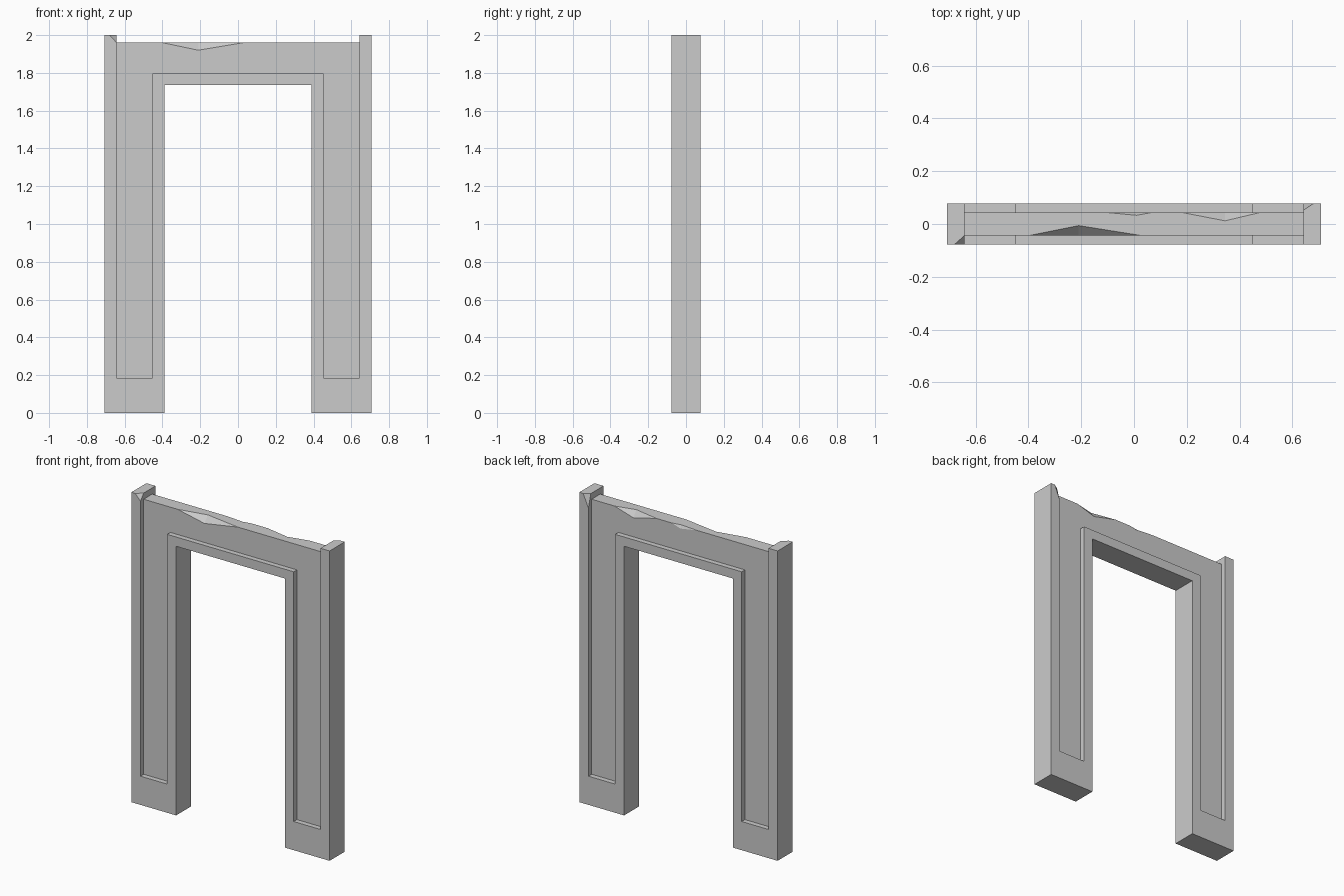
import bpy, bmesh

if "Cube" in bpy.data.objects:
    bpy.data.objects.remove(bpy.data.objects["Cube"])

W, D = 0.708, 0.077        # half width, half depth
PX, CY = 0.643, 0.044      # inner edge of outer posts, recessed face depth
TOP = 1.96                 # top of the lintel between the posts


def add_object(name, bm):
    bmesh.ops.recalc_face_normals(bm, faces=bm.faces)
    mesh = bpy.data.meshes.new(name)
    bm.to_mesh(mesh)
    bm.free()
    obj = bpy.data.objects.new(name, mesh)
    bpy.context.collection.objects.link(obj)
    return obj


def extrude_profile(name, half, y0, y1):
    """Mirror half an x-z outline and extrude it along y."""
    outline = half + [(-x, z) for x, z in reversed(half)]
    bm = bmesh.new()
    face = bm.faces.new([bm.verts.new((x, y0, z)) for x, z in outline])
    res = bmesh.ops.extrude_face_region(bm, geom=[face])
    verts = [v for v in res["geom"] if isinstance(v, bmesh.types.BMVert)]
    bmesh.ops.translate(bm, verts=verts, vec=(0, y1 - y0, 0))
    return add_object(name, bm)


def hull(name, points):
    bm = bmesh.new()
    for p in points:
        bm.verts.new(p)
    bmesh.ops.convex_hull(bm, input=bm.verts)
    return add_object(name, bm)


def cut(target, cutter):
    cutter.hide_render = True
    mod = target.modifiers.new("cut", 'BOOLEAN')
    mod.operation = 'DIFFERENCE'
    mod.solver = 'EXACT'
    mod.object = cutter
    bpy.context.view_layer.objects.active = target
    bpy.ops.object.modifier_apply(modifier=mod.name)
    bpy.data.objects.remove(cutter)


def edge_chip(x0, x1, xm, y_in, drop, side):
    """Shallow chip on the top edge of the lintel."""
    y = side * CY
    return hull("chip_cutter", [(x0, y, TOP), (x1, y, TOP), (xm, y_in, TOP),
                                (xm, y, TOP - drop), (xm, side * 0.12, TOP + 0.08)])


def corner_chip(side, dx, dy, dz):
    """Broken inner corner on top of a post."""
    x, y = side * PX, side * D
    return hull("corner_cutter", [(x + side * dx, y, 2), (x, y - side * dy, 2),
                                  (x, y, 2 - dz),
                                  (x - side * 0.02, y + side * 0.02, 2.02)])


# Door frame with posts standing above the lintel
frame = extrude_profile("door_frame", [(PX, TOP), (PX, 2), (W, 2), (W, 0),
                                       (0.388, 0), (0.388, 1.737)], -D, D)

# Recessed panels on front and back
for side in (-1, 1):
    cut(frame, extrude_profile("recess_cutter",
                               [(PX, 2.1), (PX, 0.185), (0.452, 0.185), (0.452, 1.797)],
                               side * CY, side * 0.2))

# Chips along the lintel and on the post corners
cut(frame, edge_chip(-0.40, 0.03, -0.21, -0.006, 0.04, -1))
cut(frame, edge_chip(0.18, 0.48, 0.345, 0.012, 0.04, 1))
cut(frame, edge_chip(-0.11, 0.07, 0.01, 0.033, 0.02, 1))
cut(frame, corner_chip(-1, 0.037, 0.033, 0.04))
cut(frame, corner_chip(1, 0.037, 0.024, 0.085))
